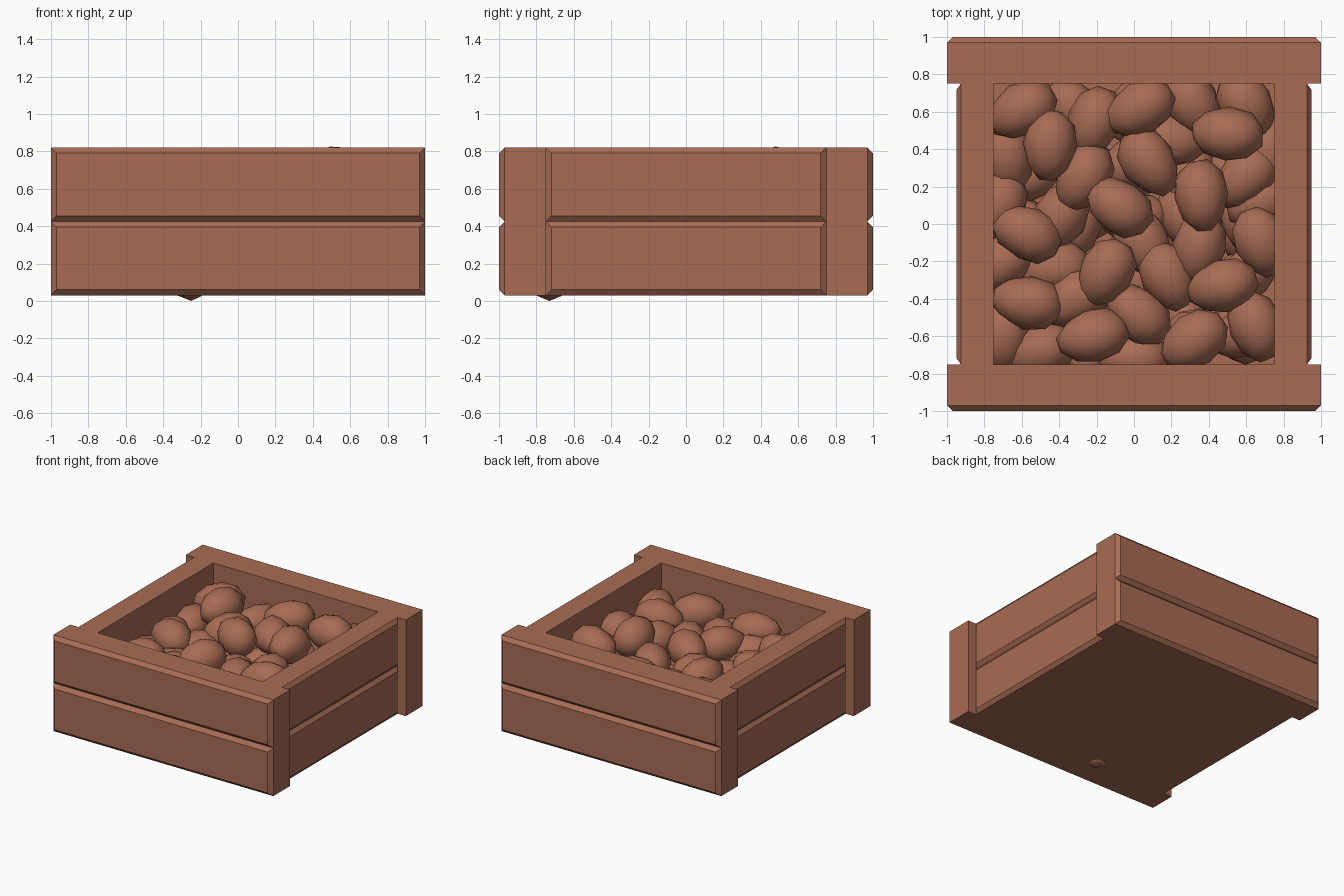
import bpy, bmesh, math, random
from mathutils import Matrix, Vector

if "Cube" in bpy.data.objects:
    bpy.data.objects.remove(bpy.data.objects["Cube"])

random.seed(4)
brown = bpy.data.materials.new("earthy_brown")
brown.diffuse_color = (0.392, 0.150, 0.089, 1)
brown.use_nodes = True
brown.node_tree.nodes["Principled BSDF"].inputs["Base Color"].default_value = brown.diffuse_color


def finish(bm, name, smooth=False):
    bmesh.ops.recalc_face_normals(bm, faces=bm.faces)
    for f in bm.faces:
        f.smooth = smooth
    me = bpy.data.meshes.new(name)
    bm.to_mesh(me)
    bm.free()
    me.materials.append(brown)
    ob = bpy.data.objects.new(name, me)
    bpy.context.collection.objects.link(ob)
    return ob


def board(name, half_len, inner, shoulder, outer, z0, z1, angle):
    """Plank facing -y whose outer face has chamfered edges, turned about z."""
    c = 0.03
    bm = bmesh.new()
    rings = []
    for depth, inset in ((inner, 0), (shoulder, 0), (outer, c)):
        w, lo, hi = half_len - inset, z0 + inset, z1 - inset
        rings.append([bm.verts.new((x, -depth, z))
                      for x, z in ((-w, lo), (w, lo), (w, hi), (-w, hi))])
    for a, b in zip(rings, rings[1:]):
        for i in range(4):
            j = (i + 1) % 4
            bm.faces.new((a[i], a[j], b[j], b[i]))
    bm.faces.new(rings[0])
    bm.faces.new(rings[-1])
    bm.transform(Matrix.Rotation(math.radians(angle), 4, 'Z'))
    finish(bm, name)


# Crate walls: two planks high on each side
for level, z0, z1 in (("lower", 0.03, 0.425), ("upper", 0.425, 0.82)):
    for side, angle in (("front", 0), ("back", 180)):
        board(f"{side}_{level}_board", 1.0, 0.75, 0.97, 1.0, z0, z1, angle)
    for side, angle in (("right", 90), ("left", -90)):
        board(f"{side}_{level}_board", 0.75, 0.75, 0.925, 0.948, z0, z1, angle)

# Crate floor
bm = bmesh.new()
bmesh.ops.create_cube(bm, size=1, matrix=Matrix.Translation((0, 0, 0.045))
                      @ Matrix.Diagonal((1.5, 1.5, 0.03, 1)))
finish(bm, "crate_floor")


def potato(name, x, y, z, angle, length=0.195, width=0.14, height=0.14, tilt=0.0):
    bm = bmesh.new()
    bmesh.ops.create_icosphere(bm, subdivisions=2, radius=1)
    for v in bm.verts:
        taper = 1 + 0.10 * v.co.x          # one end a little fatter
        k = 1.02 + random.uniform(-0.035, 0.035)
        v.co = Vector((v.co.x * length, v.co.y * width * taper,
                       v.co.z * height * taper)) * k
    bm.transform(Matrix.Translation((x, y, z))
                 @ Matrix.Rotation(math.radians(angle), 4, 'Z')
                 @ Matrix.Rotation(tilt, 4, 'Y'))
    finish(bm, name, smooth=True)


# Visible potatoes: x, y, z, heading of the long axis
top_layer = [
    (-.60, .61, .60, 30), (-.45, .42, .66, 85), (-.21, .55, .55, 70),
    (.03, .62, .62, 30), (.31, .65, .50, 120), (.60, .64, .55, 120),
    (.50, .48, .68, -5), (.08, .33, .60, 125), (-.27, .25, .58, 60),
    (.36, .15, .67, 95), (-.08, .09, .65, -35), (-.57, -.05, .56, -25),
    (-.40, .03, .48, 60), (-.15, -.26, .58, 60), (.35, -.13, .54, 80),
    (.18, -.28, .52, 115), (.47, -.33, .60, 15), (.68, -.10, .55, 110),
    (-.57, -.42, .55, -10), (-.32, -.40, .50, 30), (-.22, -.60, .58, 15),
    (.02, -.48, .50, -40), (.32, -.62, .58, 35), (.65, -.55, .55, 110),
    (-.70, -.60, .45, 90), (-.50, -.68, .45, 20), (0, -.72, .42, 0),
    (.60, .25, .50, 45), (.72, .38, .45, 90), (.68, .12, .45, 20),
    (-.68, .36, .48, 100), (-.72, .10, .48, 70), (-.70, -.20, .45, 40),
    (-.42, -.24, .44, 10), (.05, -.10, .45, 120), (.20, .45, .45, 0)]
for i, (x, y, z, a) in enumerate(top_layer):
    potato(f"potato_{i + 1}", x, y, z, a, tilt=random.uniform(-0.15, 0.15))

# Hidden potatoes filling the crate below
for layer, z in enumerate((0.21, 0.35)):
    for i in range(5):
        for j in range(5):
            potato(f"buried_potato_{layer}_{i}_{j}",
                   -.58 + .29 * i + random.uniform(-.04, .04),
                   -.58 + .29 * j + random.uniform(-.04, .04),
                   z, random.uniform(0, 180), 0.18, 0.13, 0.13)

# One low potato whose tip pokes through the floor
bm = bmesh.new()
bmesh.ops.create_icosphere(bm, subdivisions=2, radius=1)
bm.transform(Matrix.Diagonal((0.14, 0.14, 0.195, 1)))
bm.transform(Matrix.Translation((-0.25, -0.73, 0.195)))
finish(bm, "low_potato", smooth=True)
